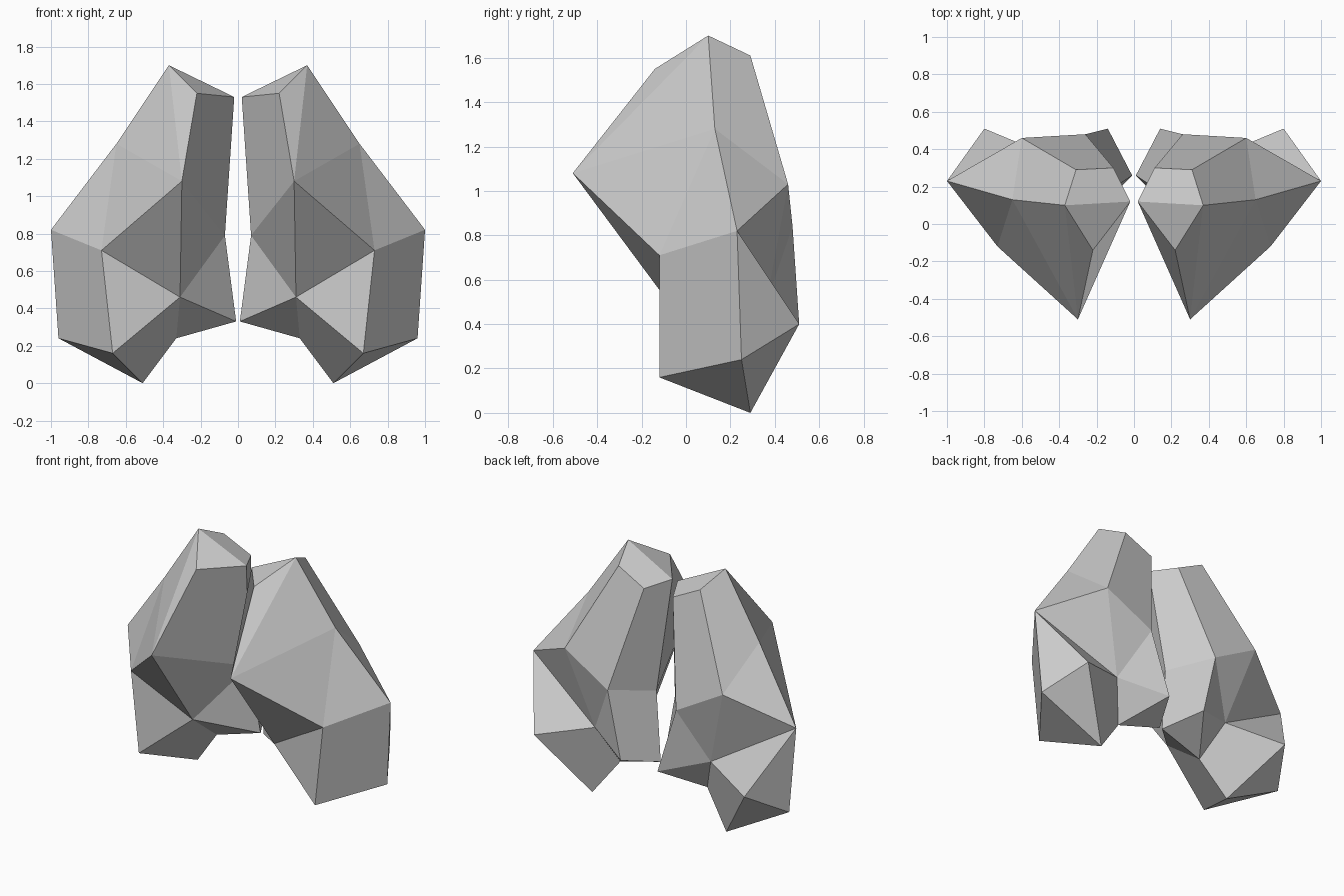
import bpy
import bmesh

cube = bpy.data.objects.get("Cube")
if cube:
    bpy.data.objects.remove(cube, do_unlink=True)

# Plain grey material
grey = bpy.data.materials.new("plain grey")
grey.use_nodes = True
colour = (0.6, 0.6, 0.6, 1)
grey.diffuse_color = colour
grey.node_tree.nodes["Principled BSDF"].inputs["Base Color"].default_value = colour

# Corners of one faceted lobe, on the +x side
corners = {
    # crown
    "A": (.37, .10, 1.7), "B": (.02, .12, 1.53), "C": (.22, -.14, 1.55),
    "P": (.31, .29, 1.61), "Q": (.11, .3, 1.51),
    # front ridge and outer shoulder
    "D": (.3, -.51, 1.08), "U": (.65, .13, 1.28), "E": (1, .23, .82),
    "F": (.73, -.12, .71), "G": (.31, -.05, .46),
    # back and inner wall
    "K": (.6, .46, 1.03), "L": (.26, .48, .84), "M": (.07, .22, .79),
    "N": (.14, .51, .4), "O": (.44, .36, .49), "R": (.8, .51, .4),
    # underside
    "H": (.01, .26, .33), "I": (.51, .29, 0), "J": (.33, .24, .24),
    "S": (.96, .25, .24), "T": (.67, -.12, .16),
}

# Facets, each spelled by its corners
facets = {
    "crown": "ABC ABQP",
    "inner": "BCDM DGM GHM QLMB LNHM",
    "front": "ACD ADU UDF UFE DFG FTG",
    "outer": "FEST ERS AUKP UEK",
    "back": "PKLQ KLO KOE LNO EOR",
    "under": "TSI TIJG GJH SRI RIJO ONJ NHJ",
}


def make_lobe(name, side):
    bm = bmesh.new()
    verts = {k: bm.verts.new((side * x, y, z)) for k, (x, y, z) in corners.items()}
    for group in facets.values():
        for word in group.split():
            bm.faces.new([verts[letter] for letter in word])
    bmesh.ops.recalc_face_normals(bm, faces=bm.faces[:])
    mesh = bpy.data.meshes.new(name)
    bm.to_mesh(mesh)
    bm.free()
    mesh.materials.append(grey)
    obj = bpy.data.objects.new(name, mesh)
    bpy.context.collection.objects.link(obj)


make_lobe("left_lobe", 1)
make_lobe("right_lobe", -1)
